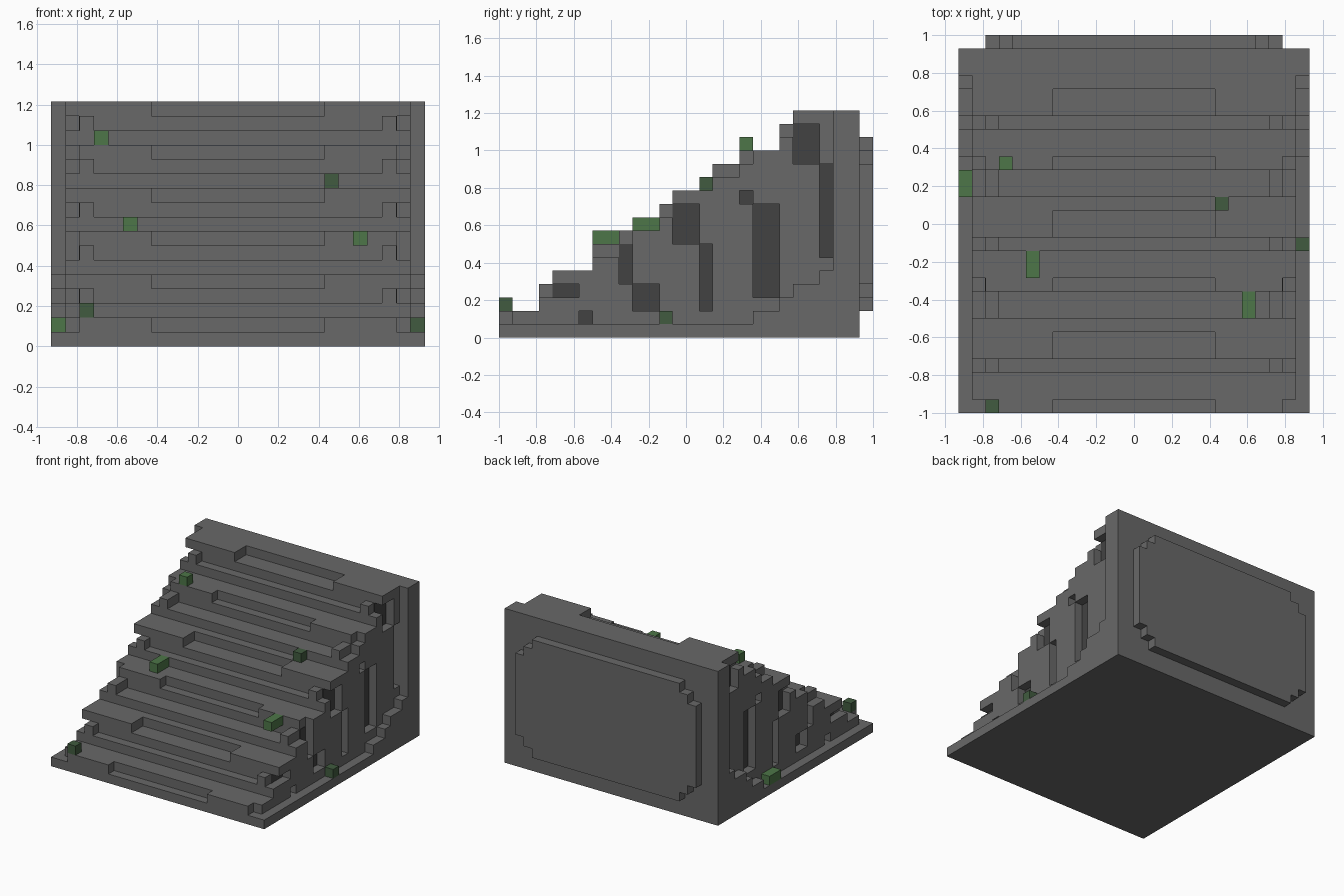
import bpy

cube = bpy.data.objects.get("Cube")
if cube:
    bpy.data.objects.remove(cube, do_unlink=True)

U = 1 / 14  # size of one block


def material(name, r, g, b):
    m = bpy.data.materials.new(name)
    m.use_nodes = True
    m.diffuse_color = (r, g, b, 1)
    m.node_tree.nodes["Principled BSDF"].inputs["Base Color"].default_value = (r, g, b, 1)
    return m


STONE = material("stone grey", 0.14, 0.14, 0.14)
SHADE = material("dark stone", 0.055, 0.055, 0.055)
MOSS = material("moss green", 0.075, 0.18, 0.065)
DEEP = material("deep moss green", 0.052, 0.105, 0.05)


def extrude(name, outline, axis, lo, hi, mat):
    """Extrude a closed outline in block units along x (outline y, z) or y (outline x, z)."""
    n = len(outline)
    verts = []
    for d in (lo, hi):
        for a, z in outline:
            verts.append((d * U, a * U, z * U) if axis == "x" else (a * U, d * U, z * U))
    faces = [tuple(range(n)), tuple(range(2 * n - 1, n - 1, -1))]
    faces += [(i, i + n, (i + 1) % n + n, (i + 1) % n) for i in range(n)]
    mesh = bpy.data.meshes.new(name)
    mesh.from_pydata(verts, [], faces)
    mesh.materials.append(mat)
    obj = bpy.data.objects.new(name, mesh)
    bpy.context.collection.objects.link(obj)
    bpy.context.view_layer.objects.active = obj
    bpy.ops.object.mode_set(mode="EDIT")
    bpy.ops.mesh.select_all(action="SELECT")
    bpy.ops.mesh.normals_make_consistent(inside=False)
    bpy.ops.object.mode_set(mode="OBJECT")
    return obj


def box(name, x, y, z, mat):
    outline = [(y[0], z[0]), (y[1], z[0]), (y[1], z[1]), (y[0], z[1])]
    return extrude(name, outline, "x", x[0], x[1], mat)


def mirror(obj):
    obj.modifiers.new("Mirror", "MIRROR").use_mirror_merge = False


def stair_outline(levels, floor, back):
    """Outline of a staircase from (start, height) levels."""
    pts, height = [], floor
    for y, h in levels:
        if h != height:
            pts += [(y, height), (y, h)]
            height = h
    return pts + [(back, height), (back, floor)]


# Stair layout: front of each lip and of the riser below it
LIPS = (-14, -10, -5, -1, 4, 8)
RISERS = (-14, -11, -7, -2, 2, 7)
BACK = 13


def flight(ledge_drop, notches):
    levels = []
    for i, (lip, riser) in enumerate(zip(LIPS, RISERS)):
        top = 2 + 3 * i
        if i:
            levels.append((riser, top - ledge_drop))
        notch = notches[i % 2]
        if notch:
            levels.append((lip, top - 1))
        levels.append((lip + notch, top))
    return stair_outline(levels, 1, BACK)


# Base and stepped flanges on both sides
box("base", (-13, 13), (-14, BACK), (0, 1), STONE)
flange = stair_outline([(5, 2), (7, 3), (8, 4), (10, 5), (11, 17)], 1, BACK)
mirror(extrude("side_flange", flange, "x", 12, 13, STONE))

# Stair bands, from the worn middle to the raised blocks near the ends
extrude("stair_middle", flight(2, (1, 2)), "x", -6, 6, STONE)
mirror(extrude("stair_tread", flight(2, (0, 0)), "x", 6, 10, STONE))
mirror(extrude("stair_end_blocks", flight(1, (0, 0)), "x", 10, 11, STONE))

# Outer side layer with recesses cut through to the dark stone
side = extrude("stair_side", flight(2, (1, 0)), "x", 11, 12, STONE)
RECESSES = [  # y range, z range
    ((8, 10), (13, 16)), ((10, 11), (6, 13)),
    ((4, 5), (10, 11)), ((5, 7), (3, 10)),
    ((-1, 1), (7, 10)), ((1, 2), (2, 7)),
    ((-5, -4), (4, 7)), ((-4, -2), (2, 4)),
    ((-10, -8), (3, 4)), ((-8, -7), (1, 2)),
]
for y, z in RECESSES:
    cutter = box("recess_cutter", (10.5, 12.5), y, z, STONE)
    cutter.hide_render = True
    cut = side.modifiers.new("Recess", "BOOLEAN")
    cut.operation = "DIFFERENCE"
    cut.solver = "EXACT"
    cut.object = cutter
    bpy.context.view_layer.objects.active = side
    bpy.ops.object.modifier_apply(modifier=cut.name)
    bpy.data.objects.remove(cutter, do_unlink=True)
    mirror(box("recess_back", (10.95, 11.05), y, z, SHADE))
mirror(side)

# Back panel with stepped corners
corner = [(11, 4), (10, 4), (10, 3), (9, 3), (9, 2)]
right = corner[::-1] + [(x, 17 - z) for x, z in corner]
panel = right + [(-x, z) for x, z in right[::-1]]
extrude("back_panel", panel, "y", BACK, 14, STONE)

# Moss blocks
for x, y, z, length, mat in [
    (-13, 2, 1, 2, MOSS), (-10, 4, 14, 1, MOSS), (-8, -4, 8, 2, MOSS), (8, -7, 7, 2, MOSS),
    (6, 1, 11, 1, DEEP), (-11, -14, 2, 1, DEEP), (12, -2, 1, 1, DEEP),
]:
    box("moss_block", (x, x + 1), (y, y + length), (z, z + 1), mat)
